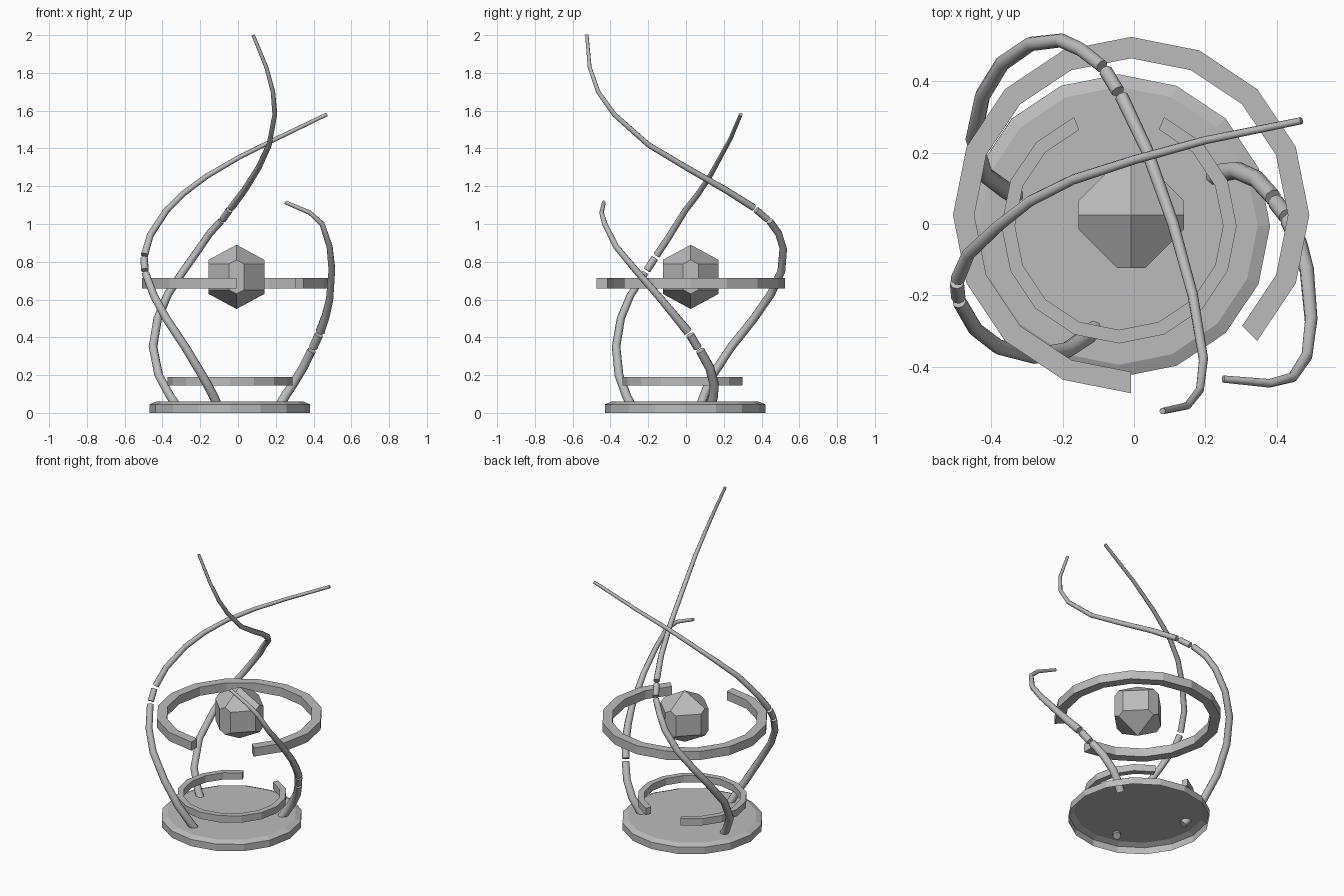
import bpy, bmesh, math
from mathutils import Vector

if "Cube" in bpy.data.objects:
    bpy.data.objects.remove(bpy.data.objects["Cube"])

grey = bpy.data.materials.new("plain grey")
grey.diffuse_color = (0.5, 0.5, 0.5, 1)
grey.use_nodes = True
grey.node_tree.nodes["Principled BSDF"].inputs["Base Color"].default_value = grey.diffuse_color
SIDES = 16


def finish(name, bm):
    bmesh.ops.recalc_face_normals(bm, faces=bm.faces)
    mesh = bpy.data.meshes.new(name)
    bm.to_mesh(mesh)
    bm.free()
    mesh.materials.append(grey)
    obj = bpy.data.objects.new(name, mesh)
    bpy.context.collection.objects.link(obj)
    return obj


def polar(c, r, step, z):
    a = 2 * math.pi * step / SIDES
    return (c[0] + r * math.cos(a), c[1] + r * math.sin(a), z)


def broken_ring(name, c, r_in, r_out, z0, z1, first, count):
    """Square-section ring with a gap, swept over count of the 16 steps."""
    bm = bmesh.new()
    rows = []
    for i in range(first, first + count + 1):
        rows.append([bm.verts.new(polar(c, r, i, z)) for r, z in
                     ((r_in, z0), (r_out, z0), (r_out, z1), (r_in, z1))])
    for a, b in zip(rows, rows[1:]):
        for k in range(4):
            bm.faces.new((a[k], a[(k + 1) % 4], b[(k + 1) % 4], b[k]))
    bm.faces.new(rows[0])
    bm.faces.new(rows[-1])
    return finish(name, bm)


def tube(name, points, r0, r1):
    """Tapered round tube along (x, y, z) points."""
    curve = bpy.data.curves.new(name, 'CURVE')
    curve.dimensions = '3D'
    curve.bevel_depth = 1.0
    curve.bevel_resolution = 2
    curve.use_fill_caps = True
    spline = curve.splines.new('POLY')
    spline.points.add(len(points) - 1)
    for i, (pt, co) in enumerate(zip(spline.points, points)):
        pt.co = (*co, 1)
        pt.radius = r0 + (r1 - r0) * i / (len(points) - 1)
    curve.materials.append(grey)
    obj = bpy.data.objects.new(name, curve)
    bpy.context.collection.objects.link(obj)
    bpy.ops.object.select_all(action='DESELECT')
    obj.select_set(True)
    bpy.context.view_layer.objects.active = obj
    bpy.ops.object.convert(target='MESH')
    bpy.ops.object.shade_smooth_by_angle(angle=math.radians(50))


# Base: hollow dish, open underneath, with a chamfered upper rim
bm = bmesh.new()
loops = [[bm.verts.new(polar((-0.043, -0.005), r, i, z)) for i in range(SIDES)]
         for r, z in ((0.425, 0.0), (0.425, 0.045), (0.39, 0.06))]
for a, b in zip(loops, loops[1:]):
    for i in range(SIDES):
        j = (i + 1) % SIDES
        bm.faces.new((a[i], a[j], b[j], b[i]))
bm.faces.new(loops[-1])
finish("base", bm)

# Two broken rings
broken_ring("lower_ring", (-0.042, -0.005), 0.292, 0.33, 0.145, 0.19, 5, 14)
broken_ring("upper_ring", (-0.008, 0.025), 0.44, 0.5, 0.658, 0.715, -2, 14)

# Crystal: double pyramid with vertical sides and trimmed corners
bm = bmesh.new()
for s in (1, -1):
    corner = [(0, 0, 0.17 * s)]
    for q in (1, -1):
        corner += [(0.148 * q, 0, 0.09 * s), (0, 0.148 * q, 0.09 * s)]
        for w in (1, -1):
            corner += [(0.148 * q, 0.04 * w, 0.0684 * s),
                       (0.04 * w, 0.148 * q, 0.0684 * s)]
    for co in corner:
        bm.verts.new(Vector(co) + Vector((-0.008, 0.025, 0.72)))
bmesh.ops.convex_hull(bm, input=bm.verts)
bmesh.ops.dissolve_limit(bm, angle_limit=math.radians(2),
                         verts=bm.verts, edges=bm.edges)
finish("crystal", bm)

# Left tendril: stem, joint and tip
tube("left_stem", [(-0.105, -0.285, 0.03), (-0.13, -0.315, 0.09),
                   (-0.19, -0.355, 0.2), (-0.28, -0.37, 0.35),
                   (-0.38, -0.345, 0.5), (-0.445, -0.295, 0.62),
                   (-0.49, -0.218, 0.74)], 0.025, 0.02)
tube("left_joint", [(-0.493, -0.207, 0.755), (-0.497, -0.165, 0.82)], 0.02, 0.02)
tube("left_tip", [(-0.495, -0.155, 0.835), (-0.465, -0.085, 0.94),
                  (-0.38, -0.005, 1.07), (-0.29, 0.065, 1.16),
                  (-0.17, 0.125, 1.25), (0.0, 0.18, 1.35),
                  (0.2, 0.235, 1.45), (0.47, 0.29, 1.58)], 0.02, 0.01)

# Back tendril, the tallest
tube("back_stem", [(-0.32, 0.075, 0.03), (-0.36, 0.095, 0.09),
                   (-0.42, 0.14, 0.2), (-0.45, 0.24, 0.35),
                   (-0.425, 0.36, 0.5), (-0.37, 0.45, 0.63),
                   (-0.29, 0.505, 0.75), (-0.205, 0.515, 0.87),
                   (-0.15, 0.49, 0.95), (-0.09, 0.443, 1.015)], 0.025, 0.019)
tube("back_joint", [(-0.08, 0.43, 1.025), (-0.045, 0.372, 1.075)], 0.019, 0.019)
tube("back_tip", [(-0.035, 0.358, 1.087), (0.035, 0.21, 1.18),
                  (0.11, 0.0, 1.3), (0.165, -0.2, 1.42),
                  (0.195, -0.38, 1.58), (0.185, -0.465, 1.7),
                  (0.15, -0.51, 1.83), (0.08, -0.525, 2.0)], 0.019, 0.009)

# Right tendril, the shortest
tube("right_stem", [(0.215, 0.13, 0.03), (0.25, 0.145, 0.09),
                    (0.29, 0.15, 0.15), (0.345, 0.125, 0.24),
                    (0.39, 0.075, 0.33)], 0.027, 0.024)
tube("right_joint", [(0.397, 0.062, 0.345), (0.428, 0.022, 0.413)], 0.023, 0.023)
tube("right_tip", [(0.435, 0.01, 0.43), (0.465, -0.06, 0.515),
                   (0.485, -0.13, 0.6), (0.497, -0.27, 0.76),
                   (0.485, -0.37, 0.88), (0.445, -0.43, 1.0),
                   (0.38, -0.447, 1.06), (0.25, -0.435, 1.115)], 0.025, 0.01)
